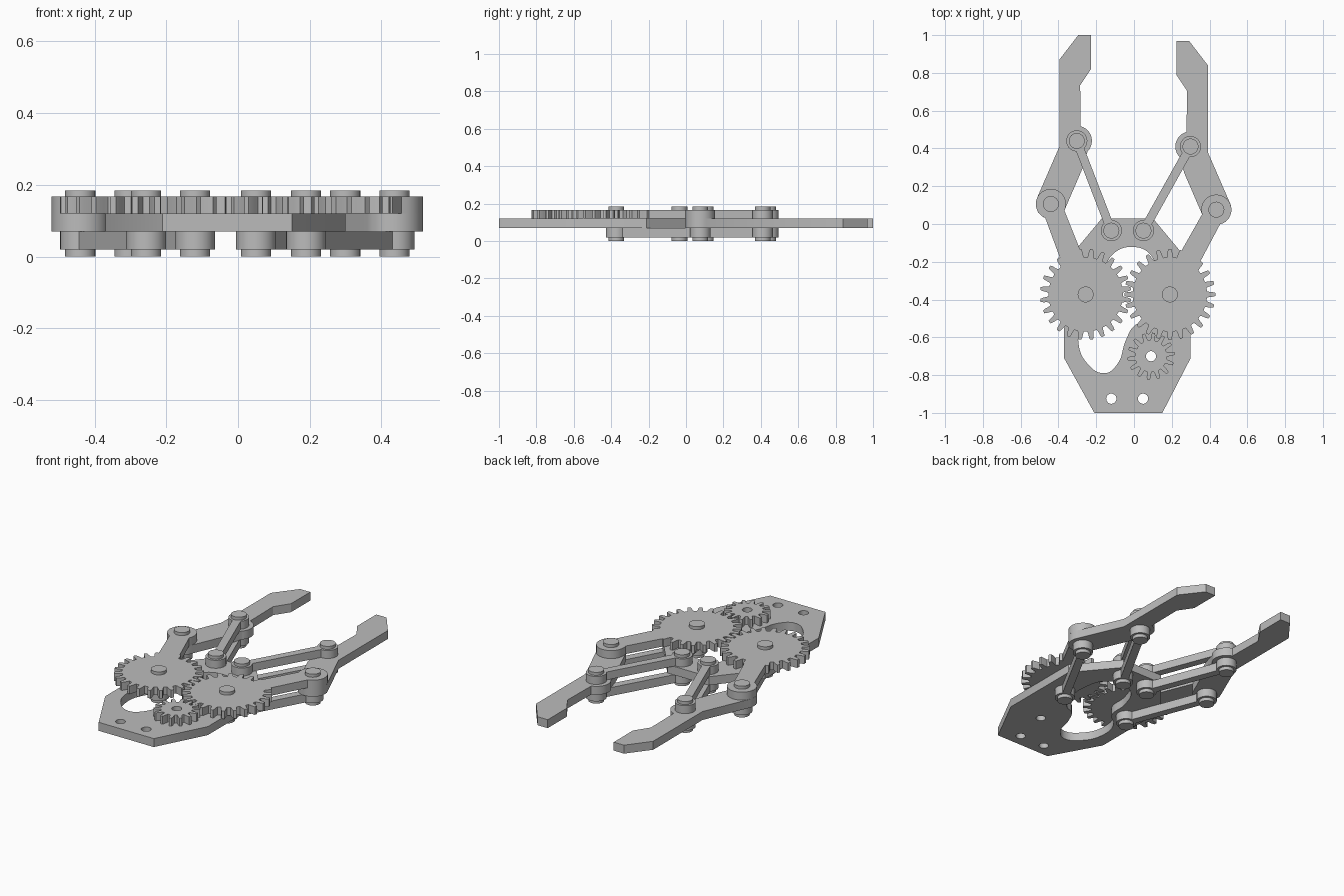
import bpy
from math import sin, cos, pi, radians, atan2

cube = bpy.data.objects.get("Cube")
if cube:
    bpy.data.objects.remove(cube, do_unlink=True)

grey = bpy.data.materials.new("plain grey")
grey.use_nodes = True
GREY = (0.5, 0.5, 0.5, 1)
grey.diffuse_color = GREY
grey.node_tree.nodes["Principled BSDF"].inputs["Base Color"].default_value = GREY

# Height layers: lower links, base and fingers, gears and upper links
LOW, MID, TOP = (0.02, 0.07), (0.07, 0.12), (0.12, 0.167)


def arc(c, r, a0, a1, n=20):
    """Points on an arc, angles in degrees."""
    angles = [radians(a0 + (a1 - a0) * i / n) for i in range(n + 1)]
    return [(c[0] + r * cos(a), c[1] + r * sin(a)) for a in angles]


def circle(c, r, n=32):
    return arc(c, r, 0, 360, n)[:-1]


def slab(name, outline, layer, holes=(), smooth_holes=()):
    """Extrude a flat outline with holes between two heights."""
    curve = bpy.data.curves.new(name, 'CURVE')
    curve.dimensions = '2D'
    curve.fill_mode = 'BOTH'
    curve.extrude = (layer[1] - layer[0]) / 2
    curve.resolution_u = 8
    for pts in [outline, *holes]:
        s = curve.splines.new('POLY')
        s.points.add(len(pts) - 1)
        for p, co in zip(s.points, pts):
            p.co = (*co, 0, 1)
        s.use_cyclic_u = True
    for pts in smooth_holes:
        s = curve.splines.new('BEZIER')
        s.bezier_points.add(len(pts) - 1)
        for p, co in zip(s.bezier_points, pts):
            p.co = (*co, 0)
            p.handle_left_type = p.handle_right_type = 'AUTO'
        s.use_cyclic_u = True
    curve.materials.append(grey)
    obj = bpy.data.objects.new(name, curve)
    obj.location.z = sum(layer) / 2
    bpy.context.collection.objects.link(obj)
    bpy.ops.object.select_all(action='DESELECT')
    obj.select_set(True)
    bpy.context.view_layer.objects.active = obj
    bpy.ops.object.convert(target='MESH')
    bpy.ops.object.shade_smooth_by_angle()
    return bpy.context.object


def gear(name, c, root, tip, teeth, phase, holes=()):
    """Spur gear with tapering teeth; phase is in tooth steps."""
    profile = [(-0.32, 0), (-0.25, 0.3), (-0.2, 0.7), (-0.13, 1),
               (0.13, 1), (0.2, 0.7), (0.25, 0.3), (0.32, 0)]
    pts = []
    for i in range(teeth):
        for t, h in profile:
            a = 2 * pi * (i + phase + t) / teeth
            r = root + (tip - root) * h
            pts.append((c[0] + r * cos(a), c[1] + r * sin(a)))
    slab(name, pts, TOP, holes)


def link(name, a, b, layer, ra=0.056, rb=0.056, half=0.025):
    """Bar with a round eye at each end."""
    d = atan2(b[1] - a[1], b[0] - a[0]) * 180 / pi
    na, nb = (atan2(half, r) * 180 / pi for r in (ra, rb))
    pts = arc(a, ra, d + na, d + 360 - na) + arc(b, rb, d - 180 + nb, d + 180 - nb)
    slab(name, pts, layer)


def pin(name, c):
    slab(name, circle(c, 0.042), (0, 0.185))


# Base plate with a wide opening and bolt holes
plate = [(-0.21, -1), (0.15, -1), (0.30, -0.71), (0.30, -0.21), (0.10, 0.03),
         (-0.17, 0.03), (-0.37, -0.21), (-0.37, -0.71)]
opening = [(0, -0.122), (0.08, -0.155), (0.12, -0.25), (0.11, -0.42), (0.06, -0.51),
           (0, -0.54), (-0.045, -0.62), (-0.087, -0.74), (-0.155, -0.79),
           (-0.25, -0.735), (-0.295, -0.62), (-0.27, -0.50), (-0.19, -0.42),
           (-0.17, -0.28), (-0.10, -0.15)]
pinion = (0.09, -0.70)
bolts = [circle(c, 0.027) for c in [(-0.12, -0.925), (0.048, -0.925), pinion]]
slab("base_plate", plate, MID, bolts, [opening])
gear("drive_pinion", pinion, 0.085, 0.125, 14, 0.25, [circle(pinion, 0.027)])

# Finger outline of the right side, running around tip, knuckle and pivot
pivot, knuckle = (-0.44, 0.106), (-0.303, 0.44)
finger = [(-0.395, 0.41), (-0.395, 0.87), (-0.295, 1), (-0.228, 1), (-0.228, 0.82),
          (-0.285, 0.735), (-0.282, 0.518)]
finger += arc(knuckle, 0.08, 70, -45) + [(-0.27, 0.30)]
finger += arc(pivot, 0.08, -15, -203)

# Two mirrored claws; the left one sits slightly further forward
for side, sign, axle, base in (("right", 1, (-0.256, -0.373), (-0.12, -0.035)),
                               ("left", -1, (0.19, -0.373), (0.05, -0.035))):
    def place(p):
        return p if sign > 0 else (-p[0] - 0.004, p[1] - 0.03)

    slab(side + "_finger", [place(p) for p in finger], MID)
    elbow, joint = place(pivot), place(knuckle)

    # Gear with its crank arm
    gear(side + "_gear", axle, 0.197, 0.241, 24, 0.5 if sign > 0 else 0)
    link(side + "_crank_arm", axle, elbow, TOP, 0.1, 0.08, 0.074)

    # Links and pins
    link(side + "_lower_crank", axle, elbow, LOW)
    link(side + "_upper_link", base, joint, TOP)
    link(side + "_lower_link", base, joint, LOW)
    for part, c in (("axle", axle), ("elbow", elbow), ("knuckle", joint), ("base", base)):
        pin(side + "_" + part + "_pin", c)
